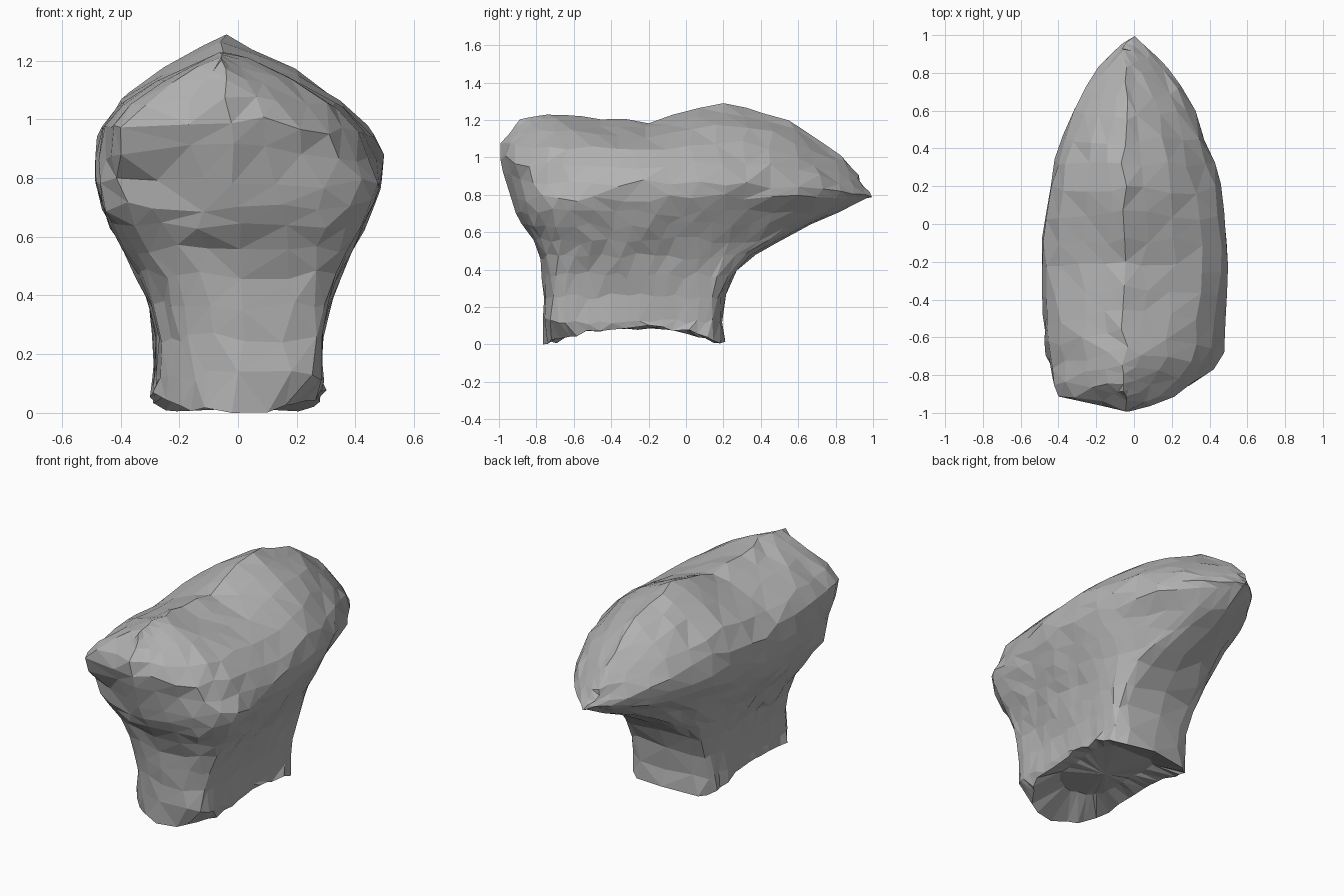
import bpy, bmesh, random
from mathutils import Vector, noise

random.seed(4)
cube = bpy.data.objects.get("Cube")
if cube:
    bpy.data.objects.remove(cube, do_unlink=True)


def interp(table, t):
    """Piecewise linear lookup in (key, value) pairs."""
    if t <= table[0][0]:
        return table[0][1]
    for (a, va), (b, vb) in zip(table, table[1:]):
        if t <= b:
            return va + (vb - va) * (t - a) / (b - a)
    return table[-1][1]


# Plan outlines: fraction from front to back, fraction of half width
TAIL = [(.3, .99), (.45, 1), (.6, .92), (.72, .77), (.82, .62), (.9, .4), (.95, .23), (1, 0)]
HEAD_ROUND = [(0, 0), (.025, .28), (.05, .52), (.08, .68), (.125, .82), (.2, .92)] + TAIL
HEAD_CORNER = [(0, 0), (.02, .36), (.045, .82), (.08, .88), (.15, .93)] + TAIL
HEAD_FULL = [(0, 0), (.02, .28), (.045, .6), (.08, .86), (.125, .96), (.2, .99)] + TAIL
BACK = [(.8, 1), (.93, .96), (.97, .82), (.99, .5), (1, 0)]
NECK_SQUARE = [(0, 0), (.02, .6), (.045, .9), (.08, .97), (.2, 1)] + BACK
NECK_CHIPPED = [(0, 0), (.02, .33), (.045, .55), (.08, .7), (.18, .95)] + BACK
STATIONS = [0, .02, .045, .08, .125, .18, .24, .31, .38, .45, .52,
            .59, .66, .73, .8, .86, .91, .95, .98, 1]

# Height of the widest line and of the crest, along y
EQUATOR = [(-1, .93), (-.8, .87), (.3, .87), (.7, .83), (1, .8)]
CREST = [(-.9, 1.21), (-.7, 1.245), (-.4, 1.21), (-.2, 1.2), (0, 1.25),
         (.15, 1.29), (.4, 1.26), (.6, 1.17), (.85, 1.0), (1, .82)]

# Lower rings: height, front y, back y, half width, blend from neck to head
LOWER = [(.0, -.75, .19, .29, 0), (.13, -.76, .2, .285, 0), (.26, -.76, .22, .285, 0),
         (.38, -.77, .27, .31, .1), (.48, -.79, .37, .35, .3), (.56, -.82, .5, .39, .55),
         (.64, -.88, .65, .43, .8), (.71, -.92, .81, .46, .95), (.79, -.94, .97, .485, 1)]
# Upper rings: fraction from widest line to crest, front y, back y, half width
UPPER = [(0, -.97, 1, .495), (.27, -1, 1, .465), (.52, -.99, .98, .38),
         (.74, -.95, .96, .24), (.9, -.92, .94, .1), (1, -.89, .92, 0)]


def outline(front, back, width, blend, height, left, right, shift=0):
    """Closed ring; left and right are (neck, head) outline pairs."""
    def side(neck, head, sign):
        points = []
        for v in STATIONS:
            y = front + (back - front) * v
            w = width * (interp(neck, v) * (1 - blend) + interp(head, v) * blend)
            points.append(Vector((shift + sign * w, y, height(y, v))))
        return points
    return side(*left, 1) + side(*right, -1)[-2:0:-1]


rings = []
for i, (z, front, back, width, blend) in enumerate(LOWER):
    # The lowest edge arches up between the front and back corners
    edge = lambda y, v, z=z, i=i: z if i else .1 - .09 * abs(2 * v - 1) ** 2
    corner = NECK_SQUARE if i else NECK_CHIPPED
    rings.append(outline(front, back, width, blend, edge,
                         (corner, HEAD_FULL), (NECK_CHIPPED, HEAD_FULL)))
# Ragged hollow in the broken underside
hollow = [Vector((p.x * .6, -.28 + (p.y + .28) * .6, .12)) for p in rings[0]]
rings.insert(0, hollow)
for f, front, back, width in UPPER:
    rise = lambda y, v, f=f: interp(EQUATOR, y) * (1 - f) + interp(CREST, y) * f
    rings.append(outline(front, back, width, 1, rise, (NECK_SQUARE, HEAD_ROUND),
                         (NECK_SQUARE, HEAD_CORNER), -.05 * f))

# Skin the rings
bm = bmesh.new()
loops = [[bm.verts.new(p) for p in ring] for ring in rings]
for low, high in zip(loops, loops[1:]):
    n = len(low)
    for i in range(n):
        j = (i + 1) % n
        bm.faces.new((low[i], low[j], high[j], high[i]))
centre = bm.verts.new((0, -.28, .08))
for a, b in zip(loops[0], loops[0][1:] + loops[0][:1]):
    bm.faces.new((centre, b, a))
bmesh.ops.remove_doubles(bm, verts=bm.verts[:], dist=.03)
bmesh.ops.recalc_face_normals(bm, faces=bm.faces[:])

# Chipped stone surface: broad lumps, and facets made irregular along the surface
bm.normal_update()
moves = {}
for v in bm.verts:
    reach = min(.024, .3 * min(e.calc_length() for e in v.link_edges))
    chip = Vector([random.uniform(-1, 1) for _ in range(3)]) * reach
    chip -= v.normal * chip.dot(v.normal) * .6
    moves[v] = v.normal * noise.noise(v.co * 4) * .01 + chip
for v, move in moves.items():
    v.co += move
bmesh.ops.triangulate(bm, faces=bm.faces[:], quad_method='BEAUTY')

# Rest the lowest corner on the ground
ground = min(v.co.z for v in bm.verts)
bmesh.ops.translate(bm, verts=bm.verts[:], vec=(0, 0, -ground))

mesh = bpy.data.meshes.new("stone_head")
bm.to_mesh(mesh)
bm.free()
stone = bpy.data.objects.new("stone_head", mesh)
bpy.context.collection.objects.link(stone)

# Single grey stone colour
grey = bpy.data.materials.new("stone_grey")
grey.use_nodes = True
colour = (.45, .45, .45, 1)
grey.diffuse_color = colour
grey.node_tree.nodes["Principled BSDF"].inputs["Base Color"].default_value = colour
mesh.materials.append(grey)
